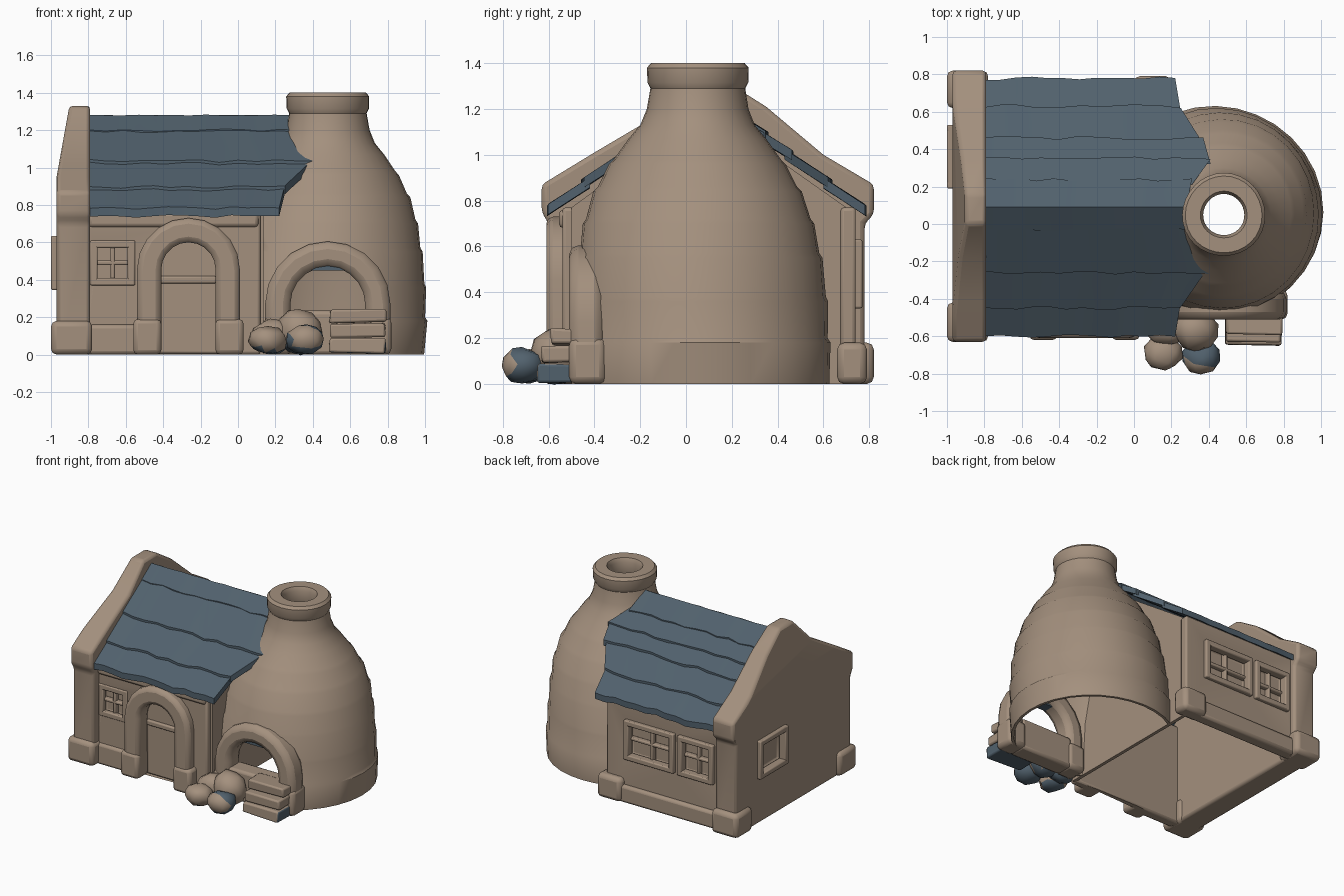
import bpy, bmesh, math, random
from mathutils import Vector, Matrix

random.seed(4)
if "Cube" in bpy.data.objects:
    bpy.data.objects.remove(bpy.data.objects["Cube"])


def material(name, rgb):
    m = bpy.data.materials.new(name)
    m.use_nodes = True
    m.diffuse_color = (*rgb, 1)
    bsdf = next(n for n in m.node_tree.nodes if n.type == 'BSDF_PRINCIPLED')
    bsdf.inputs["Base Color"].default_value = (*rgb, 1)
    return m


CLAY = material("clay brown", (0.37, 0.28, 0.208))
SLATE = material("slate blue", (0.083, 0.12, 0.153))


def finish(name, bm, mat=CLAY, bevel=0.0, angle=45, jitter=0.0):
    for v in bm.verts:
        v.co += Vector([random.uniform(-jitter, jitter) for _ in range(3)])
    bmesh.ops.recalc_face_normals(bm, faces=bm.faces)
    me = bpy.data.meshes.new(name)
    bm.to_mesh(me)
    bm.free()
    me.materials.append(mat)
    ob = bpy.data.objects.new(name, me)
    bpy.context.collection.objects.link(ob)
    if bevel:
        mod = ob.modifiers.new("soft edges", 'BEVEL')
        mod.width, mod.segments, mod.limit_method = bevel, 2, 'ANGLE'
    bpy.ops.object.select_all(action='DESELECT')
    ob.select_set(True)
    bpy.context.view_layer.objects.active = ob
    bpy.ops.object.shade_smooth_by_angle(angle=math.radians(angle))
    return ob


def add_box(bm, lo, hi, matrix=Matrix()):
    lo, hi = Vector(lo), Vector(hi)
    size = Matrix.Diagonal((*(hi - lo), 1))
    bmesh.ops.create_cube(bm, matrix=matrix @ Matrix.Translation((lo + hi) / 2) @ size)


def box(name, lo, hi, mat=CLAY, bevel=0.015, jitter=0.0):
    bm = bmesh.new()
    add_box(bm, lo, hi)
    return finish(name, bm, mat, bevel, jitter=jitter)


def prism(name, pts, place, depth, bevel=0.0):
    """Extrude a 2D outline; place(a, b, d) gives the 3D point."""
    bm = bmesh.new()
    ends = [[bm.verts.new(place(a, b, d)) for a, b in pts] for d in depth]
    for end in ends:
        bm.faces.new(end)
    for i in range(len(pts)):
        j = (i + 1) % len(pts)
        bm.faces.new((ends[0][i], ends[0][j], ends[1][j], ends[1][i]))
    return finish(name, bm, CLAY, bevel)


def cut(ob, cutter):
    mod = ob.modifiers.new("opening", 'BOOLEAN')
    mod.object, mod.operation, mod.solver = cutter, 'DIFFERENCE', 'EXACT'
    bpy.ops.object.select_all(action='DESELECT')
    bpy.context.view_layer.objects.active = ob
    ob.select_set(True)
    bpy.ops.object.modifier_move_to_index(modifier=mod.name, index=0)
    bpy.ops.object.modifier_apply(modifier=mod.name)
    bpy.data.objects.remove(cutter)


def arch_points(cx, r, spring, n=10):
    arc = [(cx + r * math.cos(math.pi * i / n), spring + r * math.sin(math.pi * i / n))
           for i in range(n + 1)]
    return [(cx + r, 0.0)] + arc + [(cx - r, 0.0)]


def front_face(a, b, d):
    return (a, d, b)


def side_face(a, b, d):
    return (d, a, b)


def arch_ring(name, cx, r_in, r_out, spring, depth, bevel):
    pts = arch_points(cx, r_out, spring) + arch_points(cx, r_in, spring)[::-1]
    return prism(name, pts, front_face, depth, bevel)


def window(name, wall, origin, turn, w, h, mullion, rim=0.03):
    """Recess in a wall plus a raised frame; local -y points outwards."""
    m = Matrix.Translation(origin) @ Matrix.Rotation(math.radians(turn), 4, 'Z')
    x, z = w / 2, h / 2
    bm = bmesh.new()
    add_box(bm, (-x, -0.1, -z), (x, 0.05, z), m)
    cut(wall, finish("cutter", bm))
    bm = bmesh.new()
    for s in (-1, 1):
        add_box(bm, (s * x - 0.02, -rim, -z - 0.02), (s * x + 0.02, 0.03, z + 0.02), m)
        add_box(bm, (-x, -rim, s * z - 0.02), (x, 0.03, s * z + 0.02), m)
    if mullion:
        add_box(bm, (-0.012, 0.01, -z), (0.012, 0.052, z), m)
        add_box(bm, (-x, 0.01, -0.012), (x, 0.052, 0.012), m)
    finish(name, bm, bevel=0.008)


# Gable wall with a raised coping, leaning in above the eaves
gable_pts = [(-.6, 0), (-.6, .7), (-.63, .75), (-.63, .87), (-.4, 1.01), (-.18, 1.14),
             (0, 1.33), (.16, 1.33), (.35, 1.21), (.6, 1.0), (.82, .87), (.82, .74),
             (.78, .7), (.78, 0)]
gable = prism("gable_wall", gable_pts, side_face, (-.97, -.79), 0.02)
bm = bmesh.new()
bm.from_mesh(gable.data)
bmesh.ops.bisect_plane(bm, geom=bm.verts[:] + bm.edges[:] + bm.faces[:],
                       plane_co=(0, 0, .95), plane_no=(0, 0, 1))
for v in bm.verts:
    if v.co.x < -.9 and v.co.z > .95:
        v.co.x += (v.co.z - .95) * .18
bm.to_mesh(gable.data)
bm.free()
window("gable_window", gable, (-.97, .36, .49), -90, .3, .25, False)
for y0, y1, n in ((-.63, -.42, "front"), (.62, .82, "back")):
    box(n + "_gable_footing", (-1.0, y0, 0), (-.78, y1, .18), bevel=0.03)

# Long walls, hollow behind
front_wall = box("front_wall", (-.82, -.54, 0), (.12, -.475, .77))
back_wall = box("back_wall", (-.82, .675, 0), (.15, .74, .77))
prism("end_wall", [(-.5, 0), (-.5, .77), (.09, 1.2), (.7, .77), (.7, 0)],
      side_face, (.11, .135))
box("back_plinth", (-.8, .7, 0), (.13, .77, .13), bevel=0.02)
box("back_corner_footing", (.0, .66, 0), (.2, .79, .18), bevel=0.03)
box("front_plinth", (-.8, -.56, 0), (-.5, -.5, .16), bevel=0.02)
box("front_wall_top", (-.8, -.555, .68), (.11, -.5, .76), bevel=0.02)
window("front_window", front_wall, (-.67, -.54, .49), 0, .2, .2, True, 0.01)
window("large_back_window", back_wall, (-.22, .74, .48), 180, .38, .26, True)
window("small_back_window", back_wall, (-.61, .74, .48), 180, .26, .26, True)

# Arched doorway
DOOR_X = -.265
cut(front_wall, prism("cutter", arch_points(DOOR_X, .16, .46), front_face, (-.7, -.49)))
arch_ring("door_arch", DOOR_X, .145, .275, .455, (-.61, -.48), 0.03)
for s, n in ((-1, "left"), (1, "right")):
    x = DOOR_X - s * .22
    box(n + "_door_footing", (x - .075, -.62, 0), (x + .075, -.48, .19), bevel=0.025)
box("door_rail", (DOOR_X - .15, -.51, .38), (DOOR_X + .15, -.48, .42), bevel=0.01)

# Roof of overlapping slate courses, trimmed where it meets the kiln
RIDGE_Y = .09
COURSES = {-1: [(0, .28), (.12, .31), (.35, .40), (.54, .25), (.69, .22)],
           1: [(0, .28), (.15, .31), (.26, .41), (.37, .37), (.54, .25), (.69, .22)]}


def roof_course(name, side, upper, lower):
    bm = bmesh.new()
    cols, rows = 12, []
    for (d, x_end), lift, back in ((upper, 0.0, .03), (lower, .018, 0.0)):
        row = []
        for i in range(cols + 1):
            dd = max(0, d - back) + (random.uniform(-.01, .01) if lift else 0)
            x = -.8 + (x_end + .8) * i / cols
            z = 1.28 - .745 * dd + lift * min(1, dd * 4) + random.uniform(-.003, .003)
            row.append(bm.verts.new((x, RIDGE_Y + side * dd, z)))
        rows.append(row)
    for i in range(cols):
        bm.faces.new((rows[0][i], rows[0][i + 1], rows[1][i + 1], rows[1][i]))
    res = bmesh.ops.extrude_face_region(bm, geom=bm.faces[:])
    new = [g for g in res["geom"] if isinstance(g, bmesh.types.BMVert)]
    bmesh.ops.translate(bm, verts=new, vec=(0, 0, -.045))
    finish(name, bm, SLATE)


for side, label in ((-1, "front"), (1, "back")):
    courses = COURSES[side]
    for k, (upper, lower) in enumerate(zip(courses, courses[1:])):
        roof_course(f"{label}_roof_course_{k + 1}", side, upper, lower)

# Bottle kiln: thin hollow lathe with a small ledge at every course
outer = [(.565, 0), (.57, .18), (.557, .2), (.557, .36), (.547, .38), (.535, .55),
         (.522, .57), (.505, .7), (.49, .72), (.455, .84), (.435, .86), (.385, .96),
         (.365, .98), (.30, 1.07), (.25, 1.13), (.222, 1.2), (.207, 1.29), (.22, 1.315),
         (.222, 1.38), (.205, 1.4)]
inner = [(.125, 1.4), (.11, 1.37), (.12, 1.24), (.2, 1.13), (.33, .98), (.43, .8),
         (.49, .64), (.525, .4), (.545, 0)]
bm = bmesh.new()
SEG, rings = 32, []
for r, z in outer + inner:
    cx = .43 + .05 * min(1, z / 1.1)
    cy = .065 - .015 * min(1, z / 1.1)
    ring = []
    for i in range(SEG):
        t = math.tau * i / SEG
        rr = r * (1 + .008 * math.sin(3 * t + 7 * z))
        ring.append(bm.verts.new((cx + rr * math.cos(t), cy + rr * math.sin(t), z)))
    rings.append(ring)
for a, b in zip(rings, rings[1:] + rings[:1]):
    for i in range(SEG):
        j = (i + 1) % SEG
        bm.faces.new((a[i], a[j], b[j], b[i]))
kiln = finish("kiln", bm, angle=35)
cut(kiln, box("cutter", (-.4, -.7, -.1), (.115, .8, 1.0), bevel=0))

# Fire mouth of the kiln
MOUTH_X = .48
cut(kiln, prism("cutter", arch_points(MOUTH_X, .22, .26), front_face, (-.8, -.1)))
arch_ring("mouth_arch", MOUTH_X, .2, .335, .27, (-.51, -.36), 0.04)
for s, n in ((-1, "right"), (1, "left")):
    x = MOUTH_X + s * .265
    box(n + "_mouth_footing", (x - .075, -.51, 0), (x + .075, -.35, .2), bevel=0.03)
box("mouth_sill", (.26, -.5, 0), (.7, -.36, .235), bevel=0.02)
box("mouth_soot", (.38, -.48, .45), (.57, -.4, .478), SLATE, 0.0)

# Stacked fuel planks, the lowest one stained underneath and at its end
for k, (z0, z1, y0) in enumerate(((.01, .09, -.65), (.095, .165, -.63), (.17, .24, -.59))):
    plank = box(f"plank_{k + 1}", (.49, y0, z0), (.79, -.44, z1), bevel=0.012, jitter=0.006)
    if k == 0:
        plank.data.materials.append(SLATE)
        for f in plank.data.polygons:
            f.material_index = int(f.normal.x > .7 or f.normal.z < -.7)

# Boulders, partly slate coloured
for k, (x, y, z, rx, ry, rz) in enumerate((
        (.16, -.69, .075, .105, .095, .075), (.36, -.71, .08, .105, .1, .08),
        (.33, -.57, .125, .13, .11, .125), (.18, -.56, .095, .11, .1, .095))):
    bm = bmesh.new()
    bmesh.ops.create_icosphere(bm, subdivisions=2, radius=1)
    bmesh.ops.transform(bm, matrix=Matrix.Translation((x, y, z)) @
                        Matrix.Diagonal((rx, ry, rz, 1)), verts=bm.verts)
    rock = finish(f"boulder_{k + 1}", bm, jitter=0.008)
    rock.data.materials.append(SLATE)
    for f in rock.data.polygons:
        n = f.normal
        f.material_index = int(n.z < -.6 or (k == 1 and (n.y > -.25 or n.x < -.75)))
